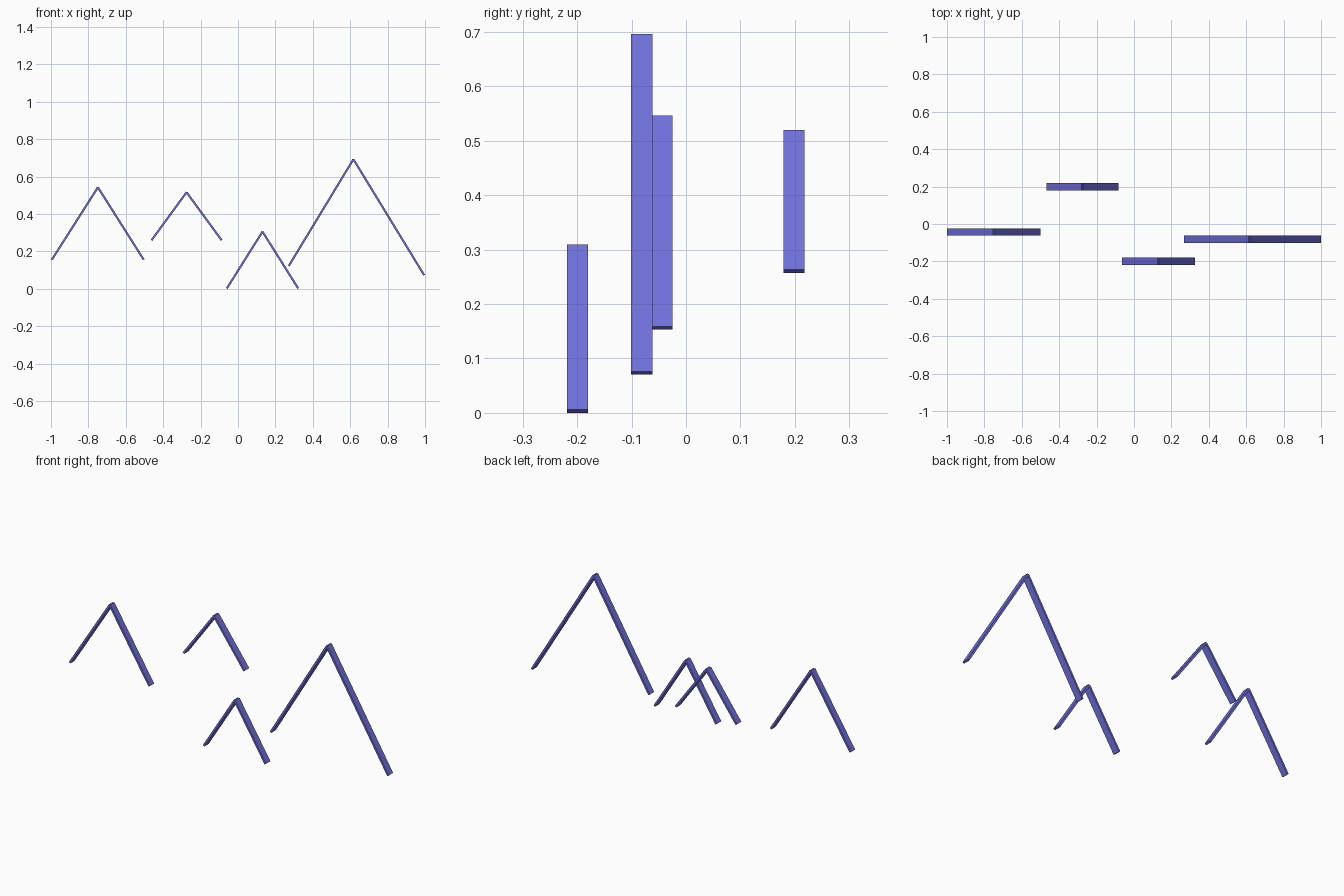
import bpy
from mathutils import Vector

if "Cube" in bpy.data.objects:
    bpy.data.objects.remove(bpy.data.objects["Cube"])

THICK = 0.011

violet = bpy.data.materials.new("violet blue")
violet.diffuse_color = (0.16, 0.16, 0.69, 1)
violet.use_nodes = True
violet.node_tree.nodes["Principled BSDF"].inputs["Base Color"].default_value = violet.diffuse_color


def slat(name, foot, apex, y0, y1):
    """Thin board running from a foot point to an apex point (x, z)."""
    a, b = Vector(foot), Vector(apex)
    d = (b - a).normalized()
    n = Vector((-d.y, d.x)) * THICK / 2
    if n.y < 0:
        n = -n
    ring = [a - n, b - n, b + n, a + n]
    verts = [(p.x, y, p.y) for y in (y0, y1) for p in ring]
    faces = [(0, 1, 2, 3), (7, 6, 5, 4)]
    faces += [(i, i + 4, (i + 1) % 4 + 4, (i + 1) % 4) for i in range(4)]
    if d.x < 0:
        faces = [f[::-1] for f in faces]
    mesh = bpy.data.meshes.new(name)
    mesh.from_pydata(verts, [], faces)
    mesh.materials.append(violet)
    obj = bpy.data.objects.new(name, mesh)
    bpy.context.collection.objects.link(obj)


# Four gables: left foot, apex, right foot (x, z), then the y range
gables = [
    ((-0.9955, 0.156), (-0.749, 0.543), (-0.504, 0.156), -0.062, -0.025),
    ((-0.4626, 0.260), (-0.275, 0.5165), (-0.0874, 0.260), 0.179, 0.218),
    ((-0.0595, 0.003), (0.131, 0.306), (0.3215, 0.003), -0.219, -0.180),
    ((0.2715, 0.123), (0.617, 0.693), (0.9955, 0.073), -0.101, -0.062),
]
for i, (left, top, right, y0, y1) in enumerate(gables, 1):
    slat(f"gable_{i}_left_board", left, top, y0, y1)
    slat(f"gable_{i}_right_board", right, top, y0, y1)
